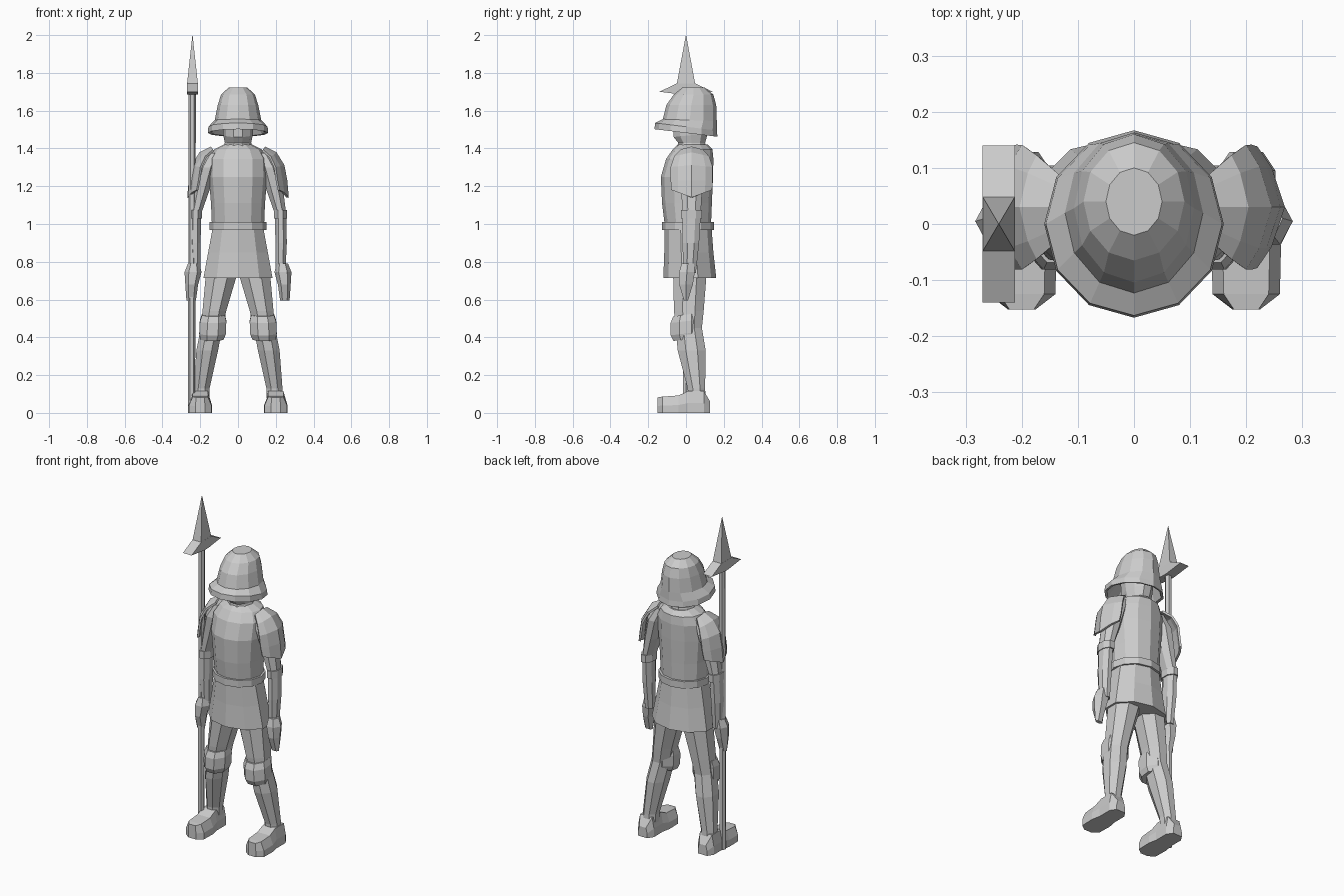
import bpy, bmesh, math

steel = bpy.data.materials.new("light_grey")
steel.diffuse_color = (0.6, 0.6, 0.6, 1)


def finish(name, bm):
    bmesh.ops.recalc_face_normals(bm, faces=bm.faces)
    me = bpy.data.meshes.new(name)
    bm.to_mesh(me)
    bm.free()
    me.materials.append(steel)
    ob = bpy.data.objects.new(name, me)
    bpy.context.collection.objects.link(ob)
    return ob


def loft(name, rings, n=8, phase=0.5, caps=True):
    """Skin rings of (x, y, z, rx, ry[, z tilt towards the back])."""
    bm = bmesh.new()
    rows = []
    for r in rings:
        x, y, z, rx, ry = r[:5]
        tilt = r[5] if len(r) > 5 else 0
        row = []
        for i in range(n):
            a = math.tau * (i + phase) / n
            c, s = math.cos(a), math.sin(a)
            row.append(bm.verts.new((x + rx * c, y + ry * s, z + tilt * s)))
        rows.append(row)
    for lo, hi in zip(rows, rows[1:]):
        for i in range(n):
            j = (i + 1) % n
            bm.faces.new((lo[i], lo[j], hi[j], hi[i]))
    if caps:
        bm.faces.new(rows[0])
        bm.faces.new(rows[-1])
    return finish(name, bm)


def prism(name, x0, x1, profile):
    """Extrude a (y, z) profile along x."""
    bm = bmesh.new()
    a = [bm.verts.new((x0, y, z)) for y, z in profile]
    b = [bm.verts.new((x1, y, z)) for y, z in profile]
    bm.faces.new(a)
    bm.faces.new(b)
    for i in range(len(a)):
        j = (i + 1) % len(a)
        bm.faces.new((a[i], a[j], b[j], b[i]))
    return finish(name, bm)


# Helmet: flared brim, sides, rounded crown, hollow underneath
loft("helmet", [
    (0, 0.02, 1.57, 0.10, 0.11, 0.0),
    (0, 0.00, 1.485, 0.145, 0.155, -0.02),
    (0, 0.00, 1.482, 0.16, 0.167, -0.02),
    (0, 0.00, 1.515, 0.157, 0.163, -0.02),
    (0, 0.02, 1.55, 0.123, 0.143, -0.005),
    (0, 0.028, 1.63, 0.107, 0.132, 0.0),
    (0, 0.04, 1.685, 0.09, 0.105, 0.0),
    (0, 0.04, 1.722, 0.05, 0.06, 0.0)], n=12, phase=0)

# Head and neck
loft("head", [
    (0, 0.03, 1.38, 0.085, 0.085),
    (0, 0.03, 1.43, 0.07, 0.075),
    (0, 0.025, 1.47, 0.078, 0.095, 0.01),
    (0, 0.025, 1.57, 0.085, 0.10)], n=10, phase=0)

# Torso, belt and tunic skirt
loft("breastplate", [
    (0, 0.01, 0.99, 0.138, 0.122),
    (0, 0.005, 1.11, 0.143, 0.132),
    (0, 0.005, 1.25, 0.155, 0.138),
    (0, 0.02, 1.345, 0.153, 0.125),
    (0, 0.035, 1.395, 0.125, 0.105),
    (0, 0.035, 1.42, 0.075, 0.08)], n=12, phase=0)
loft("belt", [
    (0, 0.01, 0.968, 0.15, 0.137),
    (0, 0.01, 1.01, 0.15, 0.137)], n=12, phase=0)
loft("skirt", [
    (0, 0.02, 0.715, 0.192, 0.14),
    (0, 0.015, 0.85, 0.166, 0.13),
    (0, 0.01, 0.985, 0.14, 0.125)], n=10, phase=0.5)

for side, s in (("right", -1), ("left", 1)):
    # Arm with elbow band, flared cuff and closed hand
    loft(side + "_arm", [
        (s * 0.225, 0.02, 0.74, 0.028, 0.035),
        (s * 0.228, 0.025, 0.90, 0.033, 0.048),
        (s * 0.226, 0.03, 1.05, 0.032, 0.052),
        (s * 0.195, 0.03, 1.18, 0.048, 0.06),
        (s * 0.165, 0.03, 1.30, 0.055, 0.07),
        (s * 0.13, 0.03, 1.375, 0.04, 0.05)])
    loft(side + "_elbow_band", [
        (s * 0.225, 0.03, 1.03, 0.038, 0.06),
        (s * 0.225, 0.03, 1.075, 0.038, 0.06)])
    loft(side + "_hand", [
        (s * 0.248, 0.00, 0.595, 0.025, 0.012),
        (s * 0.245, 0.00, 0.68, 0.034, 0.042),
        (s * 0.238, 0.005, 0.745, 0.045, 0.048),
        (s * 0.235, 0.01, 0.79, 0.03, 0.038)], n=6, phase=0)

    # Shoulder plate: arched shell with a pointed lower edge
    bm = bmesh.new()
    rows = []
    for x, z, w, edge_x, edge_z in ((0.14, 1.405, 0.055, 0.13, -0.015),
                                    (0.20, 1.375, 0.09, 0.17, -0.02),
                                    (0.24, 1.31, 0.108, 0.195, -0.01),
                                    (0.255, 1.23, 0.108, 0.205, 0.0),
                                    (0.263, 1.14, 0.105, 0.215, 0.04)):
        rows.append([bm.verts.new((s * (x + (edge_x - x) * abs(t) ** 1.7),
                                   0.03 + w * t, z + edge_z * abs(t)))
                     for t in (-1, -0.65, 0, 0.65, 1)])
    for a, b in zip(rows, rows[1:]):
        for i in range(4):
            bm.faces.new((a[i], a[i + 1], b[i + 1], b[i]))
    plate = finish(side + "_shoulder_plate", bm)
    shell = plate.modifiers.new("thickness", "SOLIDIFY")
    shell.thickness = 0.012
    shell.offset = 0

    # Leg, knee guard and boot
    loft(side + "_leg", [
        (s * 0.195, 0.058, 0.07, 0.046, 0.05),
        (s * 0.193, 0.055, 0.13, 0.046, 0.05),
        (s * 0.163, 0.03, 0.33, 0.062, 0.08),
        (s * 0.140, 0.015, 0.45, 0.062, 0.075),
        (s * 0.125, 0.015, 0.54, 0.068, 0.085),
        (s * 0.09, 0.02, 0.72, 0.088, 0.095),
        (s * 0.085, 0.02, 0.80, 0.08, 0.09)])
    loft(side + "_knee_guard", [
        (s * 0.138, 0.00, 0.39, 0.066, 0.072, 0.01),
        (s * 0.135, -0.003, 0.42, 0.076, 0.085, 0.01),
        (s * 0.132, -0.003, 0.485, 0.076, 0.085, 0.01),
        (s * 0.13, 0.00, 0.52, 0.066, 0.074, 0.01)])

    # Boot: cross-sections from toe to heel
    bm = bmesh.new()
    rows = []
    for y, w, tw, h in ((-0.152, 0.025, 0.022, 0.082), (-0.125, 0.06, 0.04, 0.086),
                        (-0.04, 0.062, 0.042, 0.092), (0.01, 0.052, 0.04, 0.115),
                        (0.095, 0.052, 0.04, 0.115), (0.128, 0.03, 0.022, 0.06)):
        rows.append([bm.verts.new((s * 0.2 + dx, y, z)) for dx, z in
                     ((-w, 0), (w, 0), (w, h * 0.45), (tw, h), (-tw, h), (-w, h * 0.45))])
    for a, b in zip(rows, rows[1:]):
        for i in range(6):
            j = (i + 1) % 6
            bm.faces.new((a[i], a[j], b[j], b[i]))
    bm.faces.new(rows[0])
    bm.faces.new(rows[-1])
    finish(side + "_boot", bm)

# Polearm: shaft, side hooks and long spike
loft("spear_shaft", [(-0.246, 0, 0, 0.019, 0.019),
                     (-0.242, 0, 1.72, 0.019, 0.019)], n=6, phase=0)
prism("spear_hooks", -0.27, -0.212,
      [(-0.14, 1.70), (-0.048, 1.745), (0.048, 1.745), (0.14, 1.70),
       (0.075, 1.692), (0.02, 1.685), (-0.02, 1.685), (-0.075, 1.692)])
r2 = math.sqrt(2)
loft("spear_spike", [(-0.241, 0, 1.74, 0.029 * r2, 0.049 * r2),
                     (-0.241, 0, 2.0, 0.0008, 0.0008)], n=4, phase=0.5)
